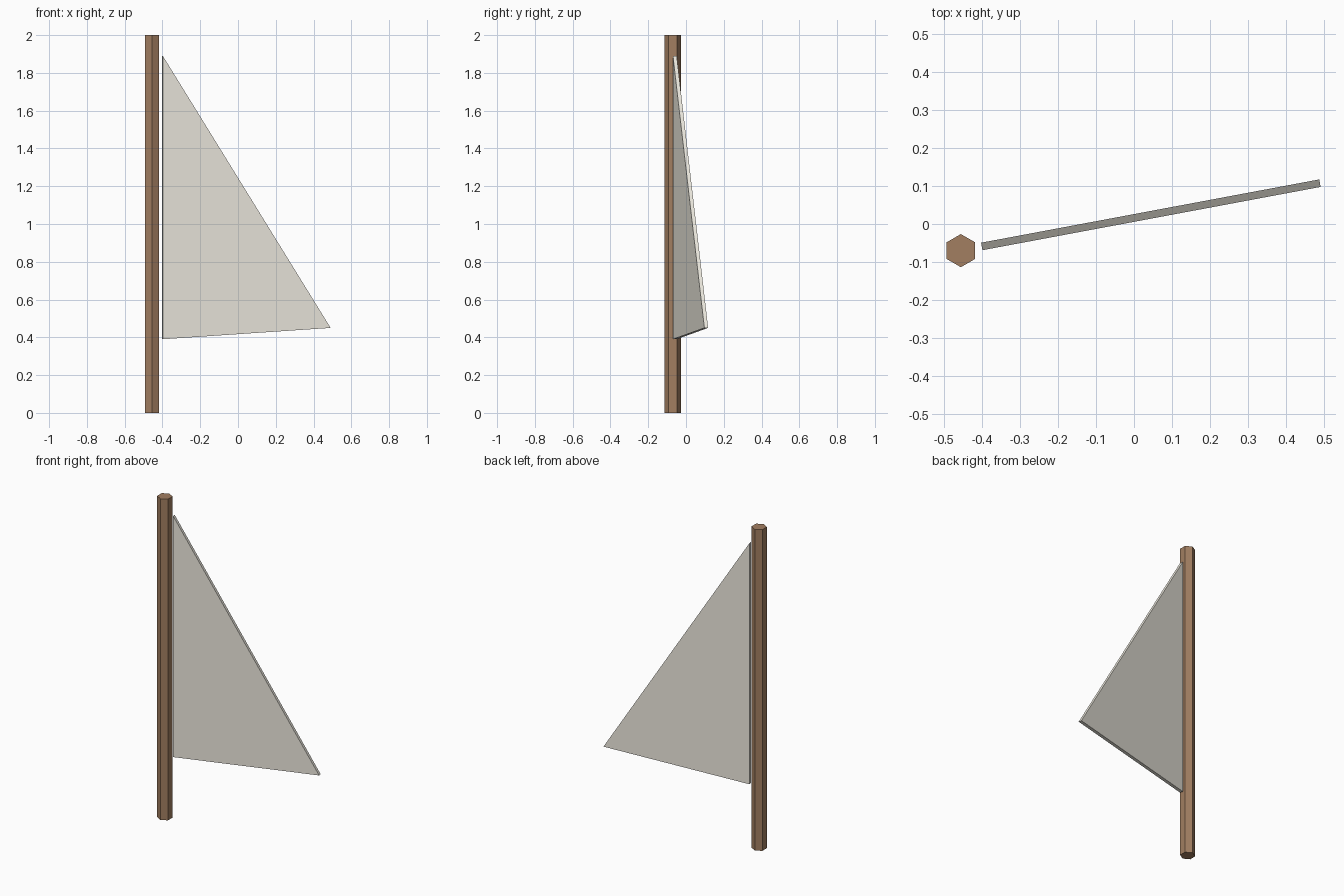
import bpy, bmesh
from math import radians, cos, sin
from mathutils import Vector

if "Cube" in bpy.data.objects:
    bpy.data.objects.remove(bpy.data.objects["Cube"])


def paint(obj, name, color):
    mat = bpy.data.materials.new(name)
    mat.diffuse_color = color
    mat.use_nodes = True
    mat.node_tree.nodes["Principled BSDF"].inputs["Base Color"].default_value = mat.diffuse_color
    obj.data.materials.append(mat)


# Hexagonal mast, one corner facing the front
bpy.ops.mesh.primitive_cylinder_add(vertices=6, radius=0.0435, depth=2,
                                    location=(-0.455, -0.07, 1))
mast = bpy.context.object
mast.name = "mast"
paint(mast, "brown_wood", (0.36, 0.21, 0.12, 1))

# Triangular sail: thin slab swung about the mast
THICK, LENGTH, SWING = 0.02, 0.904, radians(10.6)
along = Vector((cos(SWING), sin(SWING), 0))
across = Vector((-sin(SWING), cos(SWING), 0))
foot = Vector((-0.40, -0.059, 0))
outline = [(0, 0.39), (LENGTH, 0.45), (0, 1.89)]

bm = bmesh.new()
front = bm.faces.new([bm.verts.new(foot + along * d - across * THICK / 2 + Vector((0, 0, z)))
                      for d, z in outline])
ext = bmesh.ops.extrude_face_region(bm, geom=[front], use_keep_orig=True)
bmesh.ops.translate(bm, vec=across * THICK,
                    verts=[g for g in ext["geom"] if isinstance(g, bmesh.types.BMVert)])
bmesh.ops.recalc_face_normals(bm, faces=bm.faces)
mesh = bpy.data.meshes.new("sail")
bm.to_mesh(mesh)
bm.free()
sail = bpy.data.objects.new("sail", mesh)
bpy.context.collection.objects.link(sail)
paint(sail, "canvas", (0.85, 0.82, 0.74, 1))
